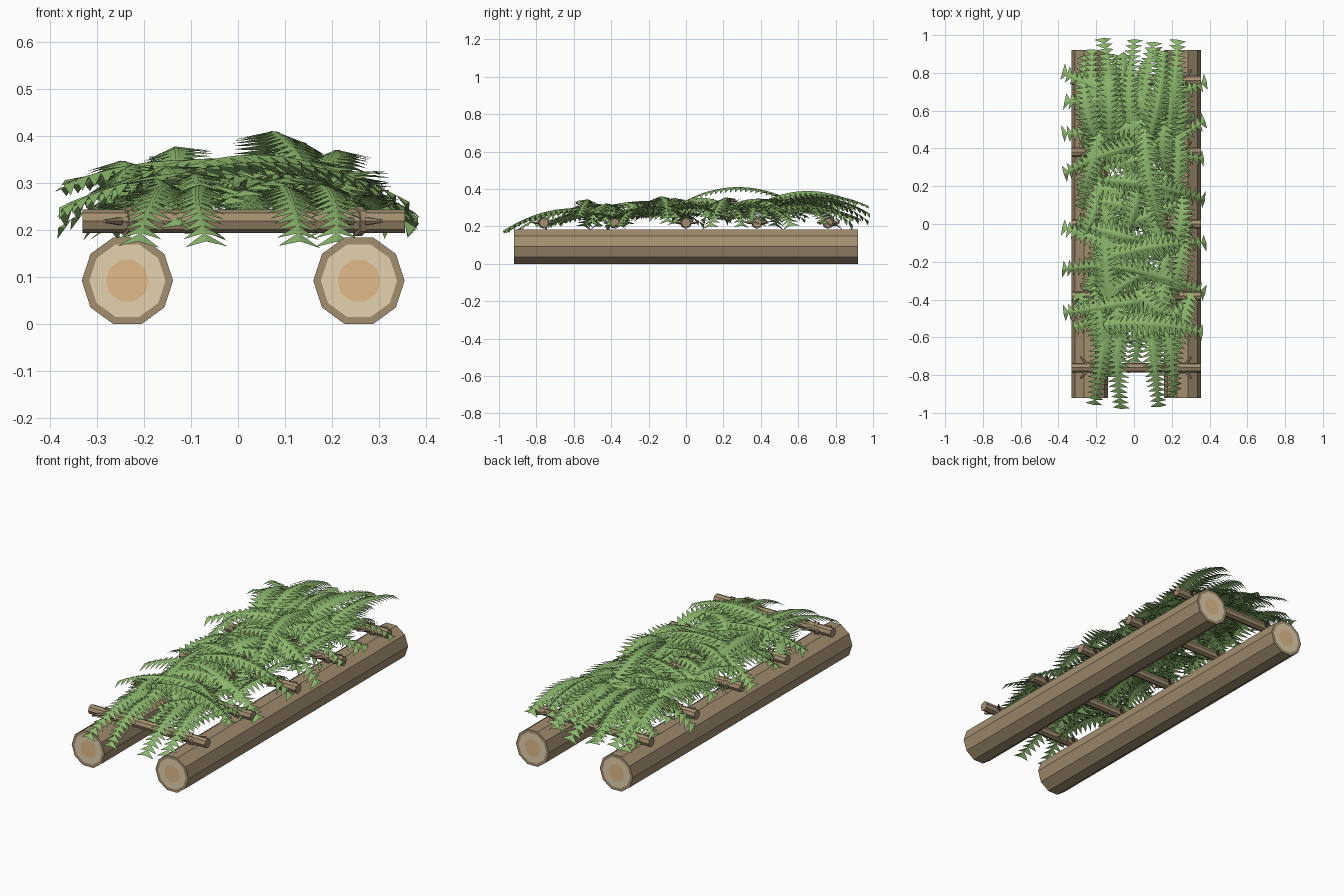
import bpy, bmesh, math, random
from mathutils import Vector, Matrix

cube = bpy.data.objects.get("Cube")
if cube:
    bpy.data.objects.remove(cube, do_unlink=True)
random.seed(11)


def material(name, rgb):
    m = bpy.data.materials.new(name)
    m.use_nodes = True
    m.diffuse_color = (*rgb, 1)
    m.node_tree.nodes["Principled BSDF"].inputs["Base Color"].default_value = (*rgb, 1)
    return m


bark = material("bark", (0.37, 0.275, 0.165))
sapwood = material("sapwood", (0.78, 0.64, 0.43))
heartwood = material("heartwood", (0.76, 0.5, 0.26))
leaf = material("fern green", (0.26, 0.47, 0.15))


def finish(bm, name, mats):
    mesh = bpy.data.meshes.new(name)
    bm.to_mesh(mesh)
    bm.free()
    for m in mats:
        mesh.materials.append(m)
    ob = bpy.data.objects.new(name, mesh)
    bpy.context.collection.objects.link(ob)


def rod(bm, radius, length, sides, place, end_radius=None):
    """Straight round piece along local z."""
    bmesh.ops.create_cone(bm, cap_ends=True, segments=sides, radius1=radius,
                          radius2=radius if end_radius is None else end_radius,
                          depth=length, matrix=place)


# Side logs, with growth rings inset in both ends
for name, x in (("right_log", -0.235), ("left_log", 0.257)):
    bm = bmesh.new()
    rod(bm, 0.097, 1.84, 10, Matrix.Rotation(math.radians(18), 4, "Z"))
    for cap in [f for f in bm.faces if abs(f.normal.z) > 0.9]:
        bmesh.ops.inset_region(bm, faces=[cap], thickness=0.016)
        cap.material_index = 1
        bmesh.ops.inset_region(bm, faces=[cap], thickness=0.035)
        cap.material_index = 2
    bm.transform(Matrix.Translation((x, 0, 0.0925)) @ Matrix.Rotation(math.pi / 2, 4, "X"))
    finish(bm, name, [bark, sapwood, heartwood])

# Crossbars, each tied to the logs by a collar and crossed tapering pegs
bars, ties = bmesh.new(), bmesh.new()
across = Matrix.Rotation(math.pi / 2, 4, "Y")
for i in range(5):
    y = (i - 2) * 0.38
    rod(bars, 0.025, 0.685, 8, Matrix.Translation((0.012, y, 0.219)) @ across)
    for x in (-0.235, 0.257):
        spot = Matrix.Translation((x, y, 0.219))
        rod(ties, 0.031, 0.015, 8, spot @ Matrix.Rotation(0.4, 4, "Z") @ across)
        for angle in (50, 130, 230, 310):
            rod(ties, 0.012, 0.076, 6, spot @ Matrix.Rotation(math.radians(angle), 4, "Z")
                @ across @ Matrix.Translation((0, 0, 0.038)), 0.004)
finish(bars, "crossbars", [bark])
finish(ties, "crossbar_ties", [bark])


def frond(bm, base, tip, arch, width=0.075):
    """Arched fern frond: a thin rib with paired triangular leaflets."""
    base, tip = Vector(base), Vector(tip)
    pairs = max(10, int((tip - base).length / 0.028))
    side = (tip - base).cross(Vector((0, 0, 1))).normalized()
    bend = side * random.uniform(-0.035, 0.035)
    side.z = random.uniform(-0.3, 0.3)

    def point(t):
        p = base.lerp(tip, t) + bend * 4 * t * (1 - t)
        p.z = base.z + (tip.z - base.z) * t * t + arch * 4 * t * (1 - t)
        return p

    for i in range(pairs + 1):
        t = i / pairs
        p = point(t)
        along = (point(t + 0.01) - point(t - 0.01)).normalized()
        up = side.cross(along).normalized()
        reach = width * (0.6 + 0.4 * math.sin(math.pi * min(1, t + 0.12)))
        for s in (-1, 1):
            end = p + side * s * reach + along * reach * 0.4 - up * reach * 0.3
            bm.faces.new([bm.verts.new(v) for v in (p - along * 0.017, p + along * 0.017, end)][::s])
        if i < pairs:
            q = point(t + 1 / pairs)
            bm.faces.new([bm.verts.new(v) for v in
                          (p - side * 0.004, p + side * 0.004, q + side * 0.004, q - side * 0.004)])


ferns = bmesh.new()
vary = random.uniform

# Fronds hanging over the two ends
for x, y in ((-0.21, -0.945), (-0.07, -0.965), (0.13, -0.955), (0.21, -0.9)):
    frond(ferns, (x * 0.6, -0.4, 0.26), (x, y, 0.185), 0.05)
for x, y in ((-0.16, 0.97), (0, 0.965), (0.1, 0.95), (0.23, 0.96), (-0.26, 0.88), (-0.07, 0.88)):
    frond(ferns, (x * 0.7, 0.4, 0.28), (x, y, vary(0.2, 0.32)), 0.08)

# Fronds spilling over the long sides: (tip y, sideways slant)
right_tips = ((-0.47, -0.08), (-0.24, 0.05), (-0.02, 0.12), (0.27, -0.16), (0.65, 0.1), (0.8, 0.15), (0.48, -0.1))
left_tips = ((-0.57, -0.04), (-0.36, -0.14), (-0.1, 0.08), (0.13, -0.1),
             (0.35, 0.05), (0.54, 0.2), (0.75, 0.12))
for s, tips in ((-1, right_tips), (1, left_tips)):
    for y, slant in tips:
        frond(ferns, (-s * 0.15, y - slant, vary(0.27, 0.32)), (s * vary(0.345, 0.375), y, vary(0.2, 0.32)),
              vary(0.03, 0.06))

# Shorter slanting fronds fanning out from the middle
for i in range(18):
    s = (-1) ** i
    y = -0.62 + i * 0.075
    frond(ferns, (-s * vary(0, 0.12), y, vary(0.25, 0.31)),
          (s * vary(0.24, 0.31), y + vary(-0.25, 0.25), vary(0.21, 0.27)), vary(0.02, 0.06))

# Overlapping bed of roughly lengthwise fronds, lower towards the sides
for i in range(7):
    for y in (-0.52, -0.22, 0.08, 0.38, 0.65):
        x = -0.23 + i * 0.077 + vary(-0.02, 0.02)
        y += vary(-0.07, 0.07)
        half = vary(0.17, 0.25) * random.choice((-1, 1))
        slant = vary(-0.08, 0.08)
        lift = 0.26 + 0.03 * (y > 0) - 0.13 * abs(x)
        frond(ferns, (x - slant, y - half, lift + 0.02), (x + slant, y + half, lift - 0.02), vary(0.01, 0.07))

# Tall arching fronds on top
frond(ferns, (0.06, 0.62, 0.31), (0.16, -0.05, 0.31), 0.1)
frond(ferns, (0.05, 0.35, 0.3), (0.16, 0.9, 0.33), 0.08)
frond(ferns, (-0.13, 0.4, 0.3), (-0.15, 0.88, 0.29), 0.08)
frond(ferns, (-0.1, -0.55, 0.27), (-0.14, 0.1, 0.29), 0.06)
finish(ferns, "fern_bedding", [leaf])
